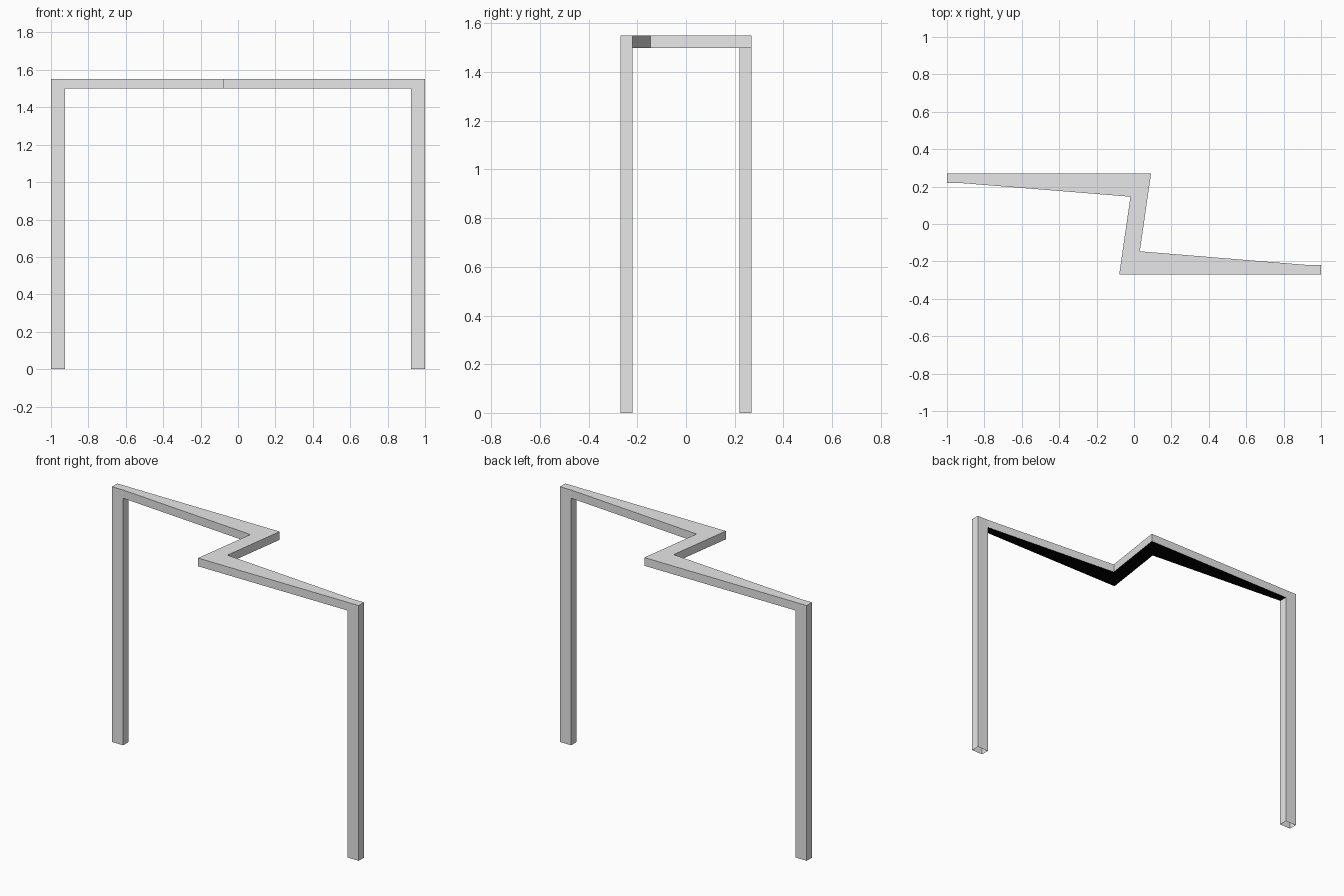
import bpy, bmesh

if "Cube" in bpy.data.objects:
    bpy.data.objects.remove(bpy.data.objects["Cube"])

LEG_X, Z_UNDER, Z_TOP = 0.925, 1.50, 1.55
SHIFT = 0.006  # the middle of the zigzag sits slightly right of centre


def flat_colour(name, value):
    mat = bpy.data.materials.new(name)
    mat.diffuse_color = (value, value, value, 1)
    mat.use_nodes = True
    mat.node_tree.nodes["Principled BSDF"].inputs["Base Color"].default_value = mat.diffuse_color
    return mat


# Zigzag outline seen from above, half of it; the rest is the half turned 180 degrees.
# Order: inner notch, leg inner side, leg end, leg outer side, zigzag tip
half = [(-0.025, 0.146), (-LEG_X, 0.219), (-1, 0.219), (-1, 0.27), (-LEG_X, 0.27), (0.085, 0.27)]
outline = half + [(-x, -y) for x, y in half]
outline = [(x + SHIFT if abs(x) < 0.5 else x, y) for x, y in outline]
n, h = len(outline), len(half)
leg_ids = [[1, 2, 3, 4], [1 + h, 2 + h, 3 + h, 4 + h]]

bm = bmesh.new()
top = [bm.verts.new((x, y, Z_TOP)) for x, y in outline]
under = [bm.verts.new((x, y, Z_UNDER)) for x, y in outline]

# Beam: top, sides and black underside between the legs
bm.faces.new(top)
for i in range(n):
    j = (i + 1) % n
    bm.faces.new((top[i], top[j], under[j], under[i]))
bm.faces.new([under[i] for i in (0, 1, 4, 5, 6, 7, 10, 11)]).material_index = 1

# Legs: tubes hanging from the beam ends, open at the floor
for ids in leg_ids:
    foot = [bm.verts.new((*outline[i], 0)) for i in ids]
    for k in range(4):
        m = (k + 1) % 4
        bm.faces.new((under[ids[k]], under[ids[m]], foot[m], foot[k]))

bmesh.ops.recalc_face_normals(bm, faces=bm.faces)
bmesh.ops.dissolve_limit(bm, angle_limit=0.01, verts=bm.verts, edges=bm.edges, delimit={'MATERIAL'})
mesh = bpy.data.meshes.new("zigzag_frame")
bm.to_mesh(mesh)
bm.free()
mesh.materials.append(flat_colour("light grey", 0.8))
mesh.materials.append(flat_colour("black underside", 0.0))
frame = bpy.data.objects.new("zigzag_frame", mesh)
bpy.context.collection.objects.link(frame)
